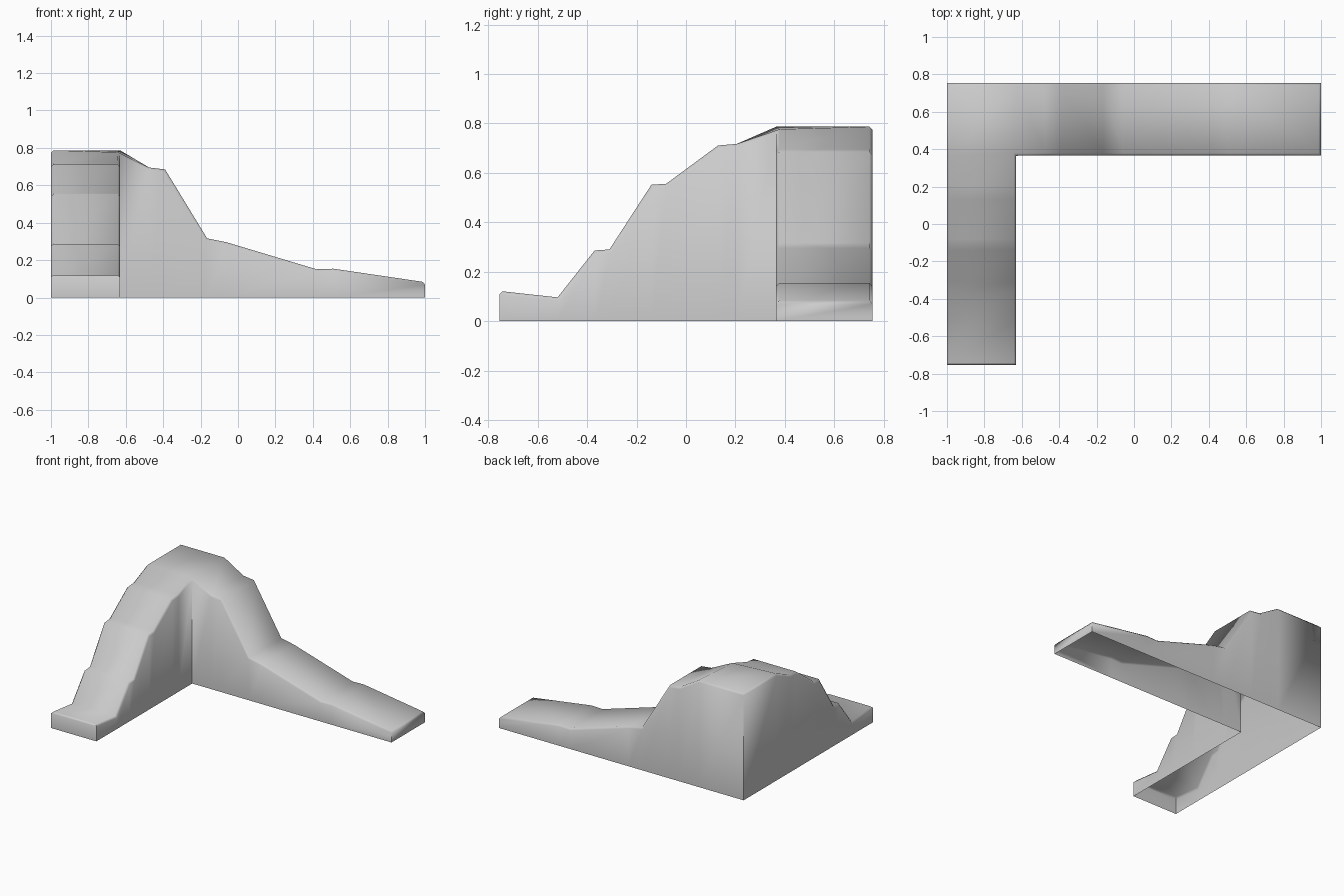
import bpy, bmesh, math

if "Cube" in bpy.data.objects:
    bpy.data.objects.remove(bpy.data.objects["Cube"])

X0, X1, XI = -1.0, 1.0, -0.63      # outer ends and inner wall in x
Y0, Y1, YI = -0.755, 0.755, 0.365  # outer ends and inner wall in y
TOP, INNER = 0.787, 0.776

# Height profiles: along y for the front arm, along x for the side arm
front_arm = [(Y0, .122), (-.52, .096), (-.37, .286), (-.31, .29), (-.14, .552),
             (-.08, .556), (.13, .711), (.205, .717)]
side_arm = [(-.475, .695), (-.39, .685), (-.165, .316), (-.06, .295),
            (.42, .151), (.51, .154), (X1, .082)]

bm = bmesh.new()
V = bm.verts.new

# Top surface: pairs of verts (outer, inner) running round the L
pairs = [(V((X0, y, z)), V((XI, y, z))) for y, z in front_arm]
corner_in = V((XI, YI, INNER))
corner_left = V((X0, YI, TOP))
corner_outer = V((X0, Y1, TOP))
corner_back = V((XI, Y1, TOP))
pairs.append((corner_left, corner_in))
arm2 = [(corner_back, corner_in)]
arm2 += [(V((x, Y1, z)), V((x, YI, z))) for x, z in side_arm]

for run in (pairs, arm2):
    for (a, b), (c, d) in zip(run, run[1:]):
        bm.faces.new((a, b, d, c))
bm.faces.new((corner_left, corner_in, corner_back, corner_outer))

# Walls dropped to the ground, open underneath
rim = [e for e in bm.edges if e.is_boundary]
ext = bmesh.ops.extrude_edge_only(bm, edges=rim)["geom"]
for v in ext:
    if isinstance(v, bmesh.types.BMVert):
        v.co.z = 0

# Small chamfer along the upper rim
bmesh.ops.bevel(bm, geom=rim, offset=0.013, offset_type='OFFSET',
                segments=1, affect='EDGES', clamp_overlap=True)
bmesh.ops.recalc_face_normals(bm, faces=bm.faces)
top = max(bm.faces, key=lambda f: f.calc_center_median().z)
if top.normal.z < 0:
    bmesh.ops.reverse_faces(bm, faces=bm.faces)

mesh = bpy.data.meshes.new("corner_ramp")
bm.to_mesh(mesh)
bm.free()
ramp = bpy.data.objects.new("corner_ramp", mesh)
bpy.context.collection.objects.link(ramp)
bpy.context.view_layer.objects.active = ramp
ramp.select_set(True)
bpy.ops.object.shade_smooth_by_angle(angle=math.radians(60))
